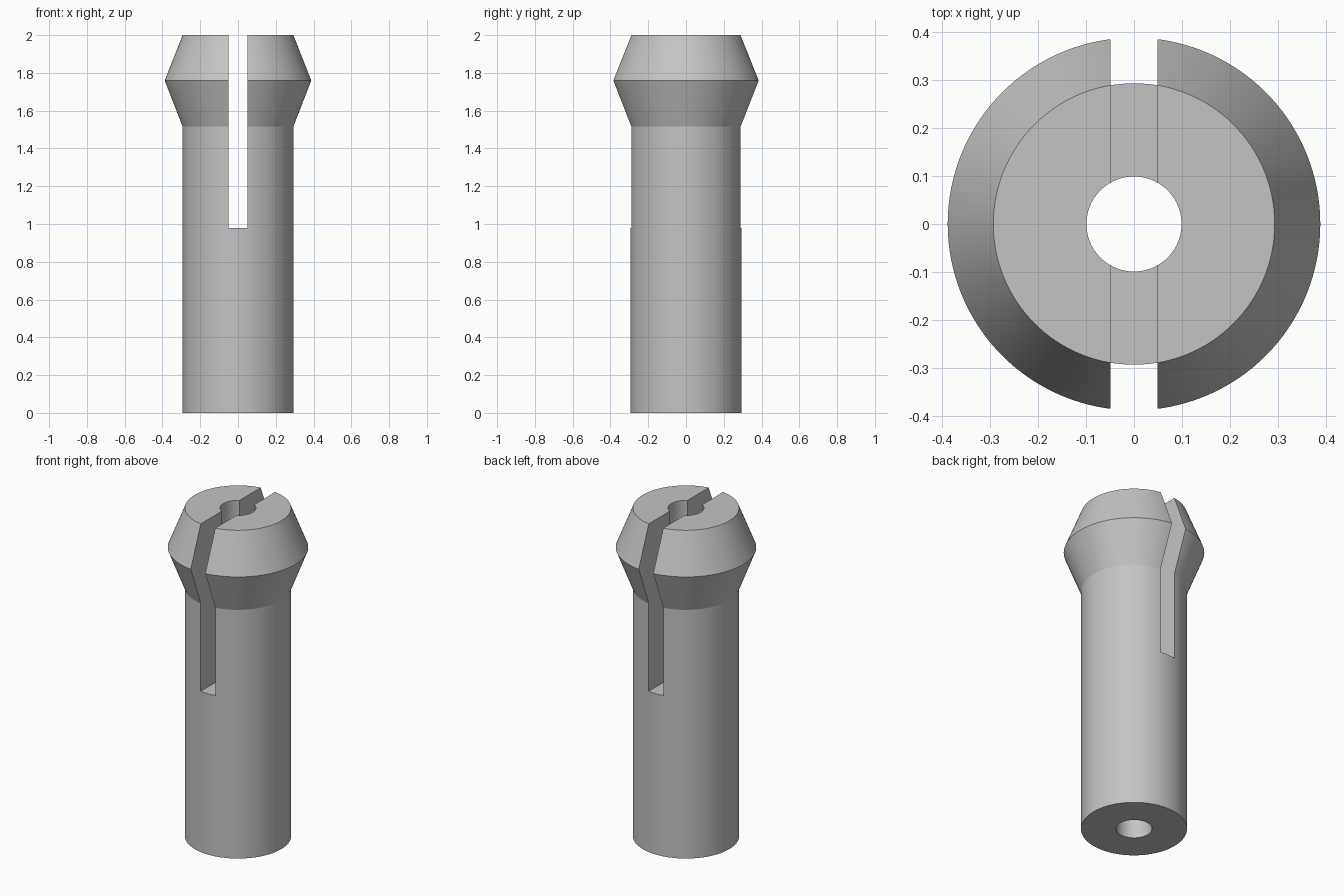
import bpy, bmesh, math

if "Cube" in bpy.data.objects:
    bpy.data.objects.remove(bpy.data.objects["Cube"])

SEGMENTS = 128
# Half section (radius, height) of the drilled pin with its flared head
PROFILE = [(0.099, 0), (0.293, 0), (0.293, 1.515), (0.388, 1.76), (0.293, 2), (0.099, 2)]

steel = bpy.data.materials.new("plain grey")
steel.diffuse_color = (0.55, 0.55, 0.55, 1)
steel.use_nodes = True
steel.node_tree.nodes["Principled BSDF"].inputs["Base Color"].default_value = steel.diffuse_color


def make_object(name, bm):
    bmesh.ops.recalc_face_normals(bm, faces=bm.faces)
    mesh = bpy.data.meshes.new(name)
    bm.to_mesh(mesh)
    bm.free()
    mesh.materials.append(steel)
    obj = bpy.data.objects.new(name, mesh)
    bpy.context.collection.objects.link(obj)
    return obj


# Split pin: closed profile revolved about z
bm = bmesh.new()
rings = []
for i in range(SEGMENTS):
    a = 2 * math.pi * i / SEGMENTS
    rings.append([bm.verts.new((r * math.cos(a), r * math.sin(a), z)) for r, z in PROFILE])
n = len(PROFILE)
for i in range(SEGMENTS):
    here, there = rings[i], rings[(i + 1) % SEGMENTS]
    for j in range(n):
        k = (j + 1) % n
        bm.faces.new((here[j], there[j], there[k], here[k]))
pin = make_object("split_pin", bm)

# Slot cutter: runs front to back, from mid height out through the top
bm = bmesh.new()
bmesh.ops.create_cube(bm, size=1)
bmesh.ops.scale(bm, vec=(0.098, 1.2, 1.2), verts=bm.verts)
bmesh.ops.translate(bm, vec=(0, 0, 0.98 + 0.6), verts=bm.verts)
cutter = make_object("slot_cutter", bm)

cut = pin.modifiers.new("slot", 'BOOLEAN')
cut.operation = 'DIFFERENCE'
cut.solver = 'EXACT'
cut.object = cutter
bpy.context.view_layer.objects.active = pin
pin.select_set(True)
bpy.ops.object.modifier_apply(modifier=cut.name)
bpy.data.objects.remove(cutter, do_unlink=True)

# Smooth round walls, crisp creases
bpy.ops.object.shade_smooth_by_angle(angle=math.radians(15))
